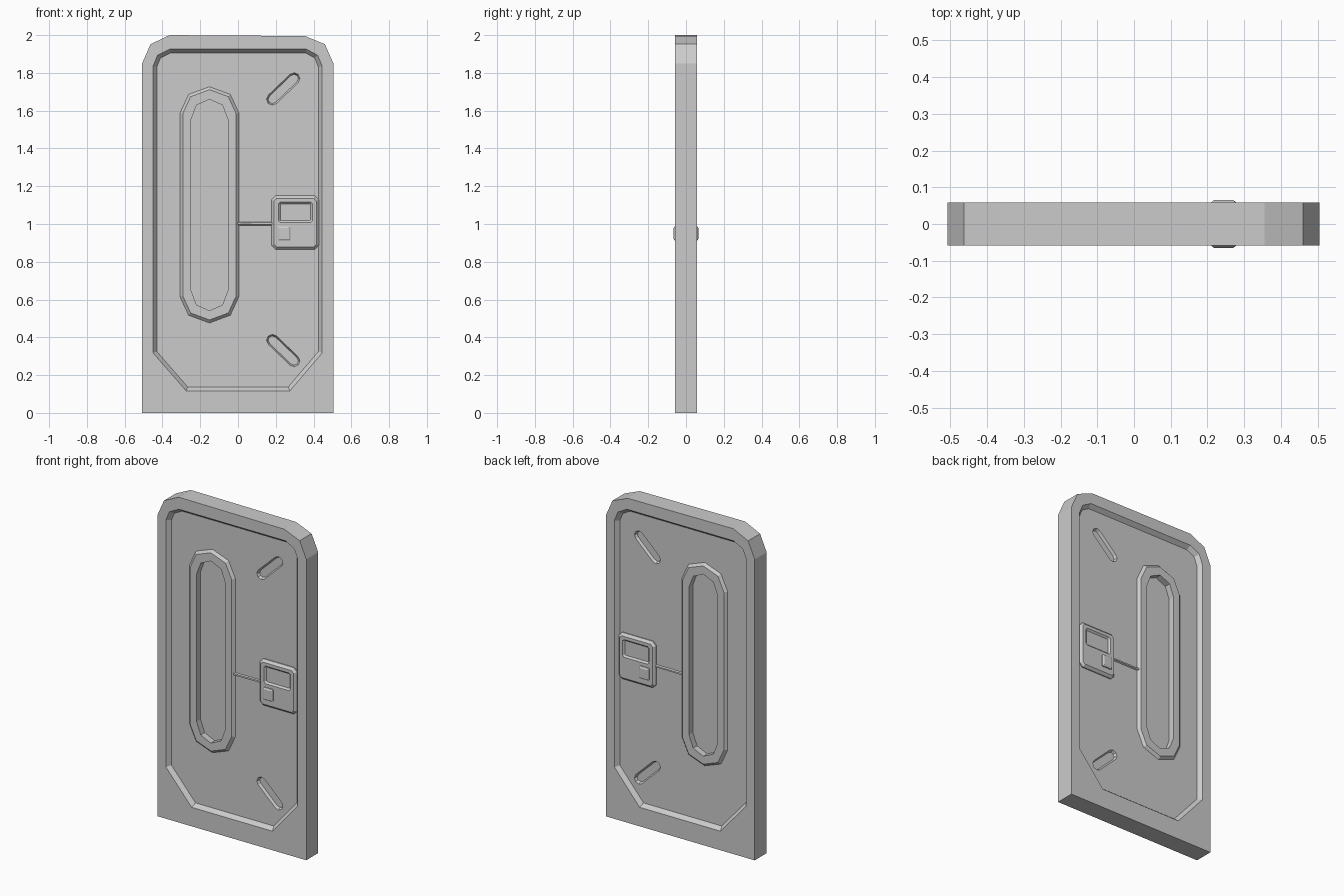
import bpy, bmesh, math
from mathutils import Vector

if "Cube" in bpy.data.objects:
    bpy.data.objects.remove(bpy.data.objects["Cube"])

GREY = (0.6, 0.6, 0.6, 1)
metal = bpy.data.materials.new("grey_metal")
metal.use_nodes = True
metal.diffuse_color = GREY
metal.node_tree.nodes["Principled BSDF"].inputs["Base Color"].default_value = GREY

HALF = 0.058      # half thickness of the slab
TRAY = 0.033      # distance of the sunken panel from the mid plane


def inset(pts, d):
    """Shrink a counter-clockwise convex outline by d."""
    out = []
    for i, p in enumerate(pts):
        p = Vector(p)
        a = (p - Vector(pts[i - 1])).normalized()
        b = (Vector(pts[(i + 1) % len(pts)]) - p).normalized()
        na, nb = Vector((-a.y, a.x)), Vector((-b.y, b.x))
        out.append(p + (na + nb) * d / (1 + na.dot(nb)))
    return out


def loft(name, loops, closed=False):
    """Skin (outline, y) loops; cap both ends, or join last to first."""
    bm = bmesh.new()
    rings = [[bm.verts.new((p[0], y, p[1])) for p in pts] for pts, y in loops]
    pairs = list(zip(rings, rings[1:]))
    if closed:
        pairs.append((rings[-1], rings[0]))
    else:
        bm.faces.new(rings[0])
        bm.faces.new(rings[-1])
    for r, q in pairs:
        n = len(r)
        for i in range(n):
            j = (i + 1) % n
            bm.faces.new((r[i], r[j], q[j], q[i]))
    bmesh.ops.recalc_face_normals(bm, faces=bm.faces)
    me = bpy.data.meshes.new(name)
    bm.to_mesh(me)
    bm.free()
    me.materials.append(metal)
    ob = bpy.data.objects.new(name, me)
    bpy.context.collection.objects.link(ob)
    return ob


def cut(ob, cutter):
    """Subtract the cutter, apply and discard it."""
    cutter.hide_render = True
    mod = ob.modifiers.new("cut", 'BOOLEAN')
    mod.operation = 'DIFFERENCE'
    mod.solver = 'EXACT'
    mod.object = cutter
    bpy.context.view_layer.objects.active = ob
    bpy.ops.object.modifier_apply(modifier=mod.name)
    bpy.data.objects.remove(cutter)


def rect(x0, x1, z0, z1, c):
    """Rectangle with chamfered corners."""
    return [(x0 + c, z0), (x1 - c, z0), (x1, z0 + c), (x1, z1 - c),
            (x1 - c, z1), (x0 + c, z1), (x0, z1 - c), (x0, z0 + c)]


def capsule(p, q, r, steps=4, stretch=1.0):
    """Slot outline around the segment p-q, with faceted ends."""
    p, q = Vector(p), Vector(q)
    d = (q - p).normalized()
    n = Vector((-d.y, d.x))
    pts = []
    for centre, sign in ((q, 1), (p, -1)):
        for i in range(steps + 1):
            t = math.pi * i / steps
            pts.append(centre + sign * r * (-n * math.cos(t) + d * stretch * math.sin(t)))
    return pts


# Outlines in x and z
slab = [(-0.508, 0), (0.505, 0), (0.505, 1.85), (0.46, 1.952), (0.355, 1.995),
        (-0.362, 2.0), (-0.463, 1.952), (-0.508, 1.85)]
tray = [(-0.275, 0.117), (0.275, 0.117), (0.446, 0.318), (0.446, 1.835),
        (0.422, 1.893), (0.362, 1.926), (-0.362, 1.926), (-0.426, 1.893),
        (-0.45, 1.835), (-0.45, 0.318)]
frame_out = capsule((-0.151, 0.615), (-0.151, 1.588), 0.156, 4, 0.89)
frame_in = capsule((-0.151, 0.647), (-0.151, 1.554), 0.097, 4, 1.09)
slots = [capsule((0.182, 1.66), (0.297, 1.77), 0.031),
         capsule((0.182, 0.385), (0.297, 0.275), 0.031)]
pad = rect(0.177, 0.429, 0.865, 1.15, 0.022)
screen = rect(0.214, 0.394, 1.008, 1.117, 0.01)
button = rect(0.21, 0.278, 0.912, 0.987, 0.004)
rod = rect(-0.01, 0.19, 0.992, 1.012, 0.002)

# Door slab
door = loft("door_slab", [(slab, -HALF), (slab, HALF)])

for side, label in ((-1, "front"), (1, "back")):
    # Sunken panel with sloped edges
    cut(door, loft("panel_cutter", [(inset(tray, -0.02), side * (HALF + 0.025)),
                                    (inset(tray, 0.02), side * TRAY)]))
    # Window recess
    cut(door, loft("window_cutter", [(frame_in, side * 0.1), (frame_in, side * 0.01)]))
    # Diagonal slots
    for s in slots:
        cut(door, loft("slot_cutter", [(inset(s, -0.008), side * (TRAY + 0.016)),
                                       (inset(s, 0.008), side * (TRAY - 0.016))]))

    # Raised window frame
    loft(label + "_window_frame", [
        (frame_out, side * (TRAY - 0.002)), (frame_out, side * TRAY),
        (inset(frame_out, 0.015), side * (TRAY + 0.015)),
        (frame_in, side * (TRAY + 0.015)), (frame_in, side * (TRAY - 0.002))], closed=True)

    # Lock box with a sunken display
    box = loft(label + "_lock_box", [
        (pad, side * (TRAY - 0.002)), (pad, side * (TRAY + 0.006)),
        (inset(pad, 0.014), side * (TRAY + 0.02))])
    cut(box, loft("display_cutter", [(inset(screen, -0.01), side * (TRAY + 0.03)),
                                     (inset(screen, 0.01), side * (TRAY + 0.01))]))

    # Push button
    loft(label + "_button", [
        (button, side * (TRAY + 0.015)), (button, side * (HALF + 0.001)),
        (inset(button, 0.009), side * (HALF + 0.007))])

    # Rod linking the lock box and window frame
    loft(label + "_lock_rod", [
        (rod, side * (TRAY - 0.002)), (inset(rod, 0.006), side * (TRAY + 0.008))])
